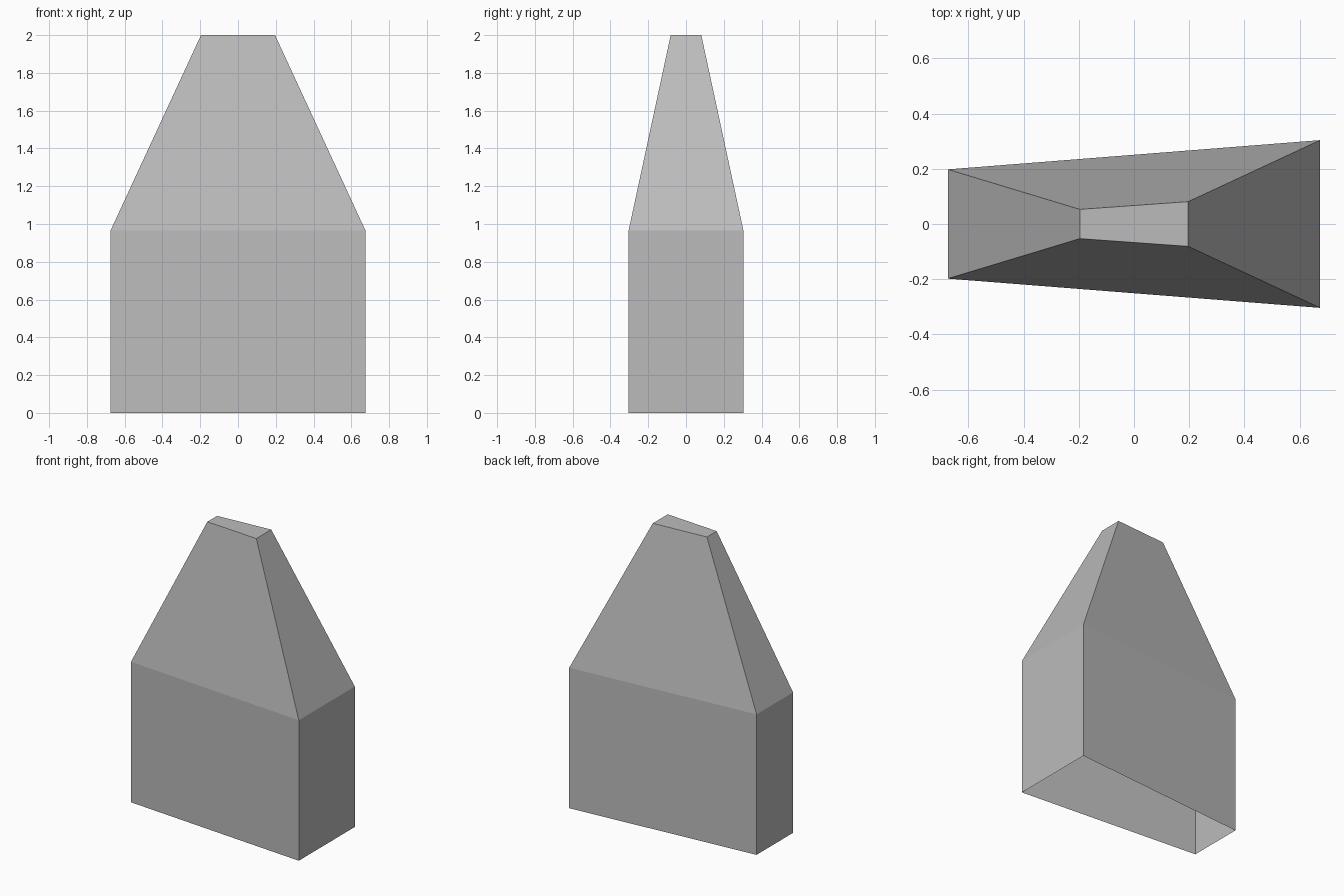
import bpy
import bmesh

cube = bpy.data.objects.get("Cube")
if cube:
    bpy.data.objects.remove(cube, do_unlink=True)

# Plain grey material
grey = bpy.data.materials.new("plain_grey")
grey.use_nodes = True
color = (0.5, 0.5, 0.5, 1)
grey.diffuse_color = color
grey.node_tree.nodes["Principled BSDF"].inputs["Base Color"].default_value = color


def trapezoid(bm, half_length, narrow, wide, z):
    """Ring of four corners, narrow at -x and wide at +x."""
    corners = [(-half_length, -narrow), (half_length, -wide),
               (half_length, wide), (-half_length, narrow)]
    return [bm.verts.new((x, y, z)) for x, y in corners]


# Hollow shell: straight lower walls, tapered upper walls, flat cap, open base
bm = bmesh.new()
rings = [trapezoid(bm, 0.675, 0.198, 0.304, 0),
         trapezoid(bm, 0.675, 0.198, 0.304, 0.965),
         trapezoid(bm, 0.196, 0.053, 0.081, 2)]
for low, high in zip(rings, rings[1:]):
    for i in range(4):
        j = (i + 1) % 4
        bm.faces.new((low[i], low[j], high[j], high[i]))
bm.faces.new(rings[-1])

mesh = bpy.data.meshes.new("tapered_shell")
bm.to_mesh(mesh)
bm.free()
mesh.materials.append(grey)
shell = bpy.data.objects.new("tapered_shell", mesh)
bpy.context.collection.objects.link(shell)
